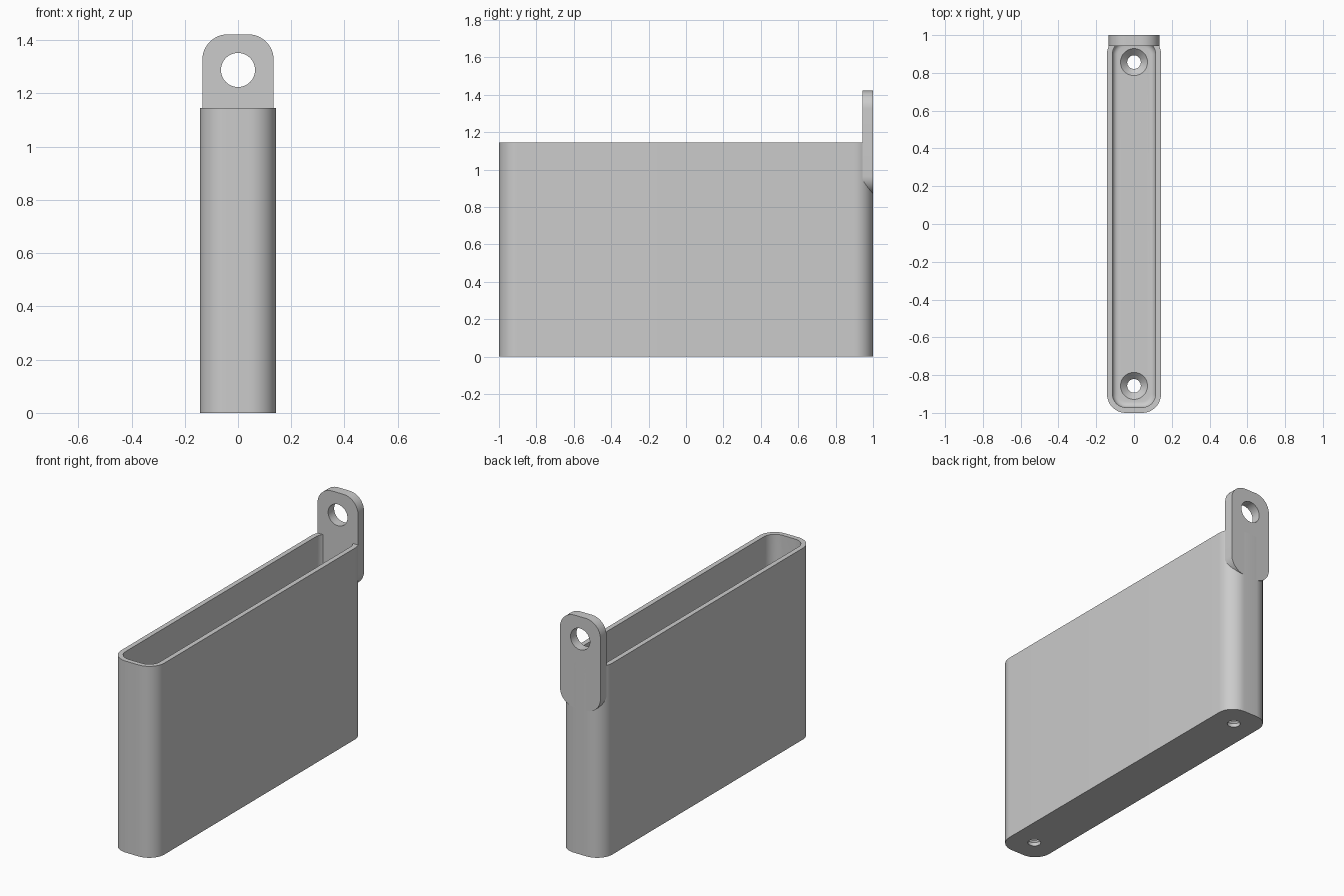
import bpy, bmesh, math
from mathutils import Matrix, Vector

if "Cube" in bpy.data.objects:
    bpy.data.objects.remove(bpy.data.objects["Cube"])

grey = bpy.data.materials.new("plain grey")
grey.use_nodes = True
grey.diffuse_color = (0.6, 0.6, 0.6, 1)
grey.node_tree.nodes["Principled BSDF"].inputs["Base Color"].default_value = (0.6, 0.6, 0.6, 1)


def add_object(name, bm):
    bmesh.ops.recalc_face_normals(bm, faces=bm.faces)
    mesh = bpy.data.meshes.new(name)
    bm.to_mesh(mesh)
    bm.free()
    mesh.materials.append(grey)
    obj = bpy.data.objects.new(name, mesh)
    bpy.context.collection.objects.link(obj)
    return obj


def rounded_prism(name, half_w, half_l, radius, low, high, matrix=Matrix(), fillet=0):
    """Rounded rectangle extruded along local z, with an optional lower edge fillet."""
    bm = bmesh.new()
    steps = 12
    corners = [(1, 1), (-1, 1), (-1, -1), (1, -1)]
    verts = []
    for quarter, (sx, sy) in enumerate(corners):
        for i in range(steps + 1):
            a = (quarter + i / steps) * math.pi / 2
            verts.append(bm.verts.new((sx * (half_w - radius) + radius * math.cos(a),
                                       sy * (half_l - radius) + radius * math.sin(a), low)))
    base = bm.faces.new(verts)
    top = bmesh.ops.extrude_face_region(bm, geom=[base], use_keep_orig=True)["geom"]
    bmesh.ops.translate(bm, vec=(0, 0, high - low),
                        verts=[v for v in top if isinstance(v, bmesh.types.BMVert)])
    if fillet:
        bmesh.ops.bevel(bm, geom=list(base.edges), offset=fillet, segments=5,
                        profile=0.5, affect='EDGES')
    bm.transform(matrix)
    return add_object(name, bm)


def cone(name, r_low, r_high, depth, centre, matrix=Matrix()):
    bm = bmesh.new()
    bmesh.ops.create_cone(bm, cap_ends=True, segments=48, radius1=r_low, radius2=r_high,
                          depth=depth, matrix=Matrix.Translation(Vector(centre)) @ matrix)
    return add_object(name, bm)


def cut(target, cutter):
    mod = target.modifiers.new("cut", 'BOOLEAN')
    mod.operation, mod.solver, mod.object = 'DIFFERENCE', 'EXACT', cutter
    bpy.ops.object.select_all(action='DESELECT')
    bpy.context.view_layer.objects.active = target
    target.select_set(True)
    bpy.ops.object.modifier_apply(modifier=mod.name)
    bpy.data.objects.remove(cutter)


# Open tray with a hollow interior
floor = 0.057
tray = rounded_prism("tray", 0.143, 1.0, 0.1, 0, 1.145)
cut(tray, rounded_prism("cavity_cutter", 0.114, 0.971, 0.071, floor, 1.3, fillet=0.03))

# Countersunk screw holes in the floor
for y in (-0.857, 0.857):
    cut(tray, cone("hole_cutter", 0.036, 0.036, 0.3, (0, y, 0)))
    cut(tray, cone("countersink_cutter", 0.034, 0.072, 0.038, (0, y, floor - 0.0185)))

# Hanging tab on the back, with a round eyelet
upright = Matrix.Rotation(math.pi / 2, 4, 'X')
tab = rounded_prism("hanging_tab", 0.134, 0.276, 0.096, -1.0, -0.943,
                    Matrix.Translation((0, 0, 1.146)) @ upright)
cut(tab, cone("eyelet_cutter", 0.064, 0.064, 0.4, (0, 0.97, 1.288), upright))

# Smooth curves with crisp edges
for obj in (tray, tab):
    bpy.ops.object.select_all(action='DESELECT')
    bpy.context.view_layer.objects.active = obj
    obj.select_set(True)
    bpy.ops.object.shade_smooth_by_angle(angle=math.radians(30))
